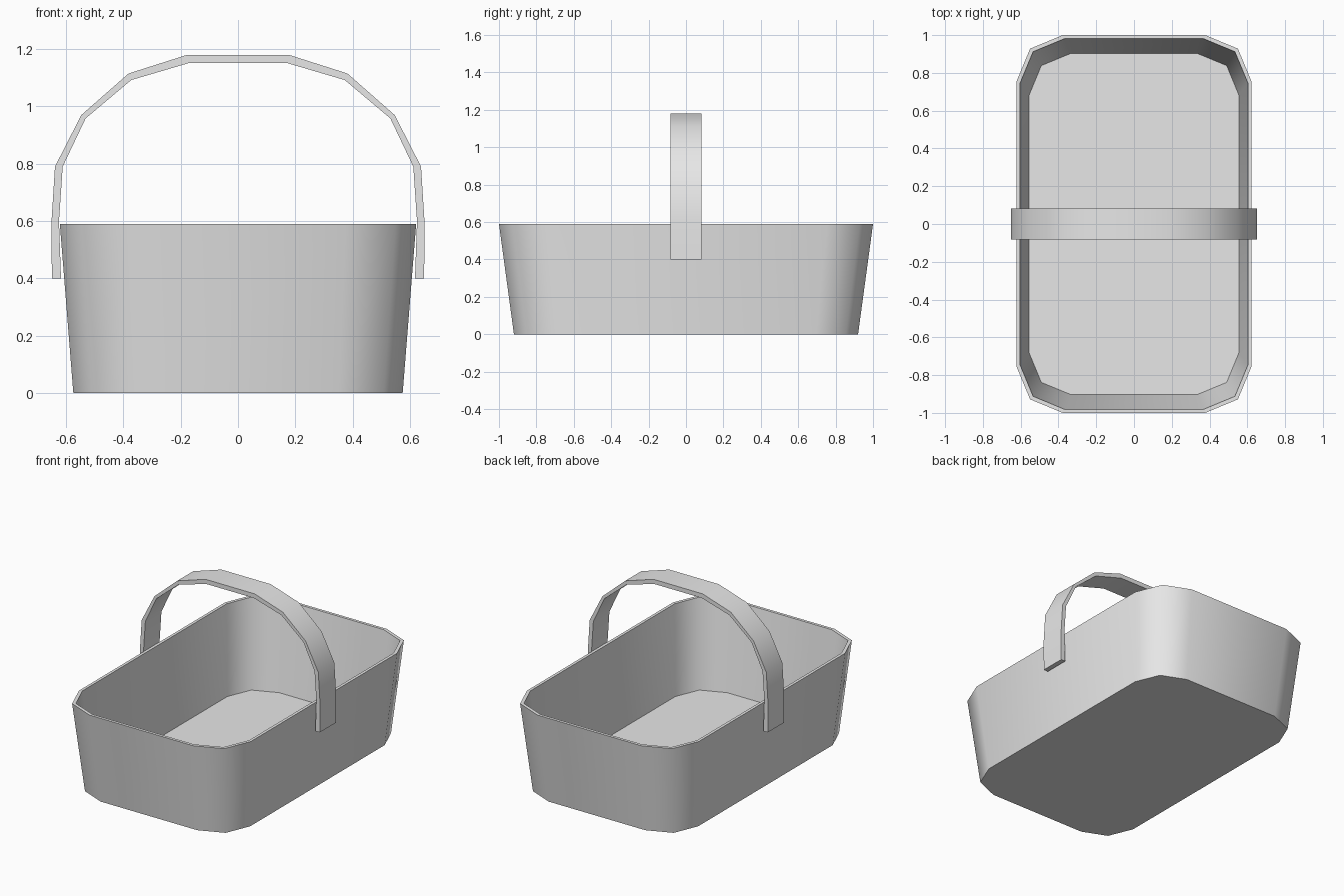
import bpy, bmesh, math

cube = bpy.data.objects.get("Cube")
if cube:
    bpy.data.objects.remove(cube)

# One plain grey for the whole basket
grey = bpy.data.materials.new("plain_grey")
grey.use_nodes = True
colour = (0.8, 0.8, 0.8, 1)
grey.diffuse_color = colour
grey.node_tree.nodes["Principled BSDF"].inputs["Base Color"].default_value = colour


def finish(bm, name):
    bmesh.ops.recalc_face_normals(bm, faces=bm.faces)
    mesh = bpy.data.meshes.new(name)
    bm.to_mesh(mesh)
    bm.free()
    mesh.materials.append(grey)
    obj = bpy.data.objects.new(name, mesh)
    bpy.context.collection.objects.link(obj)
    bpy.ops.object.select_all(action='DESELECT')
    obj.select_set(True)
    bpy.context.view_layer.objects.active = obj
    bpy.ops.object.shade_smooth_by_angle(angle=math.radians(50))
    return obj


def rounded_ring(bm, hx, hy, radius, z):
    """Rounded rectangle with two segments per corner."""
    ring = []
    for quarter, (sx, sy) in enumerate([(1, 1), (-1, 1), (-1, -1), (1, -1)]):
        for step in range(3):
            a = math.radians(90 * quarter + 45 * step)
            ring.append(bm.verts.new((sx * (hx - radius) + radius * math.cos(a),
                                      sy * (hy - radius) + radius * math.sin(a), z)))
    return ring


def bridge(bm, a, b):
    for i in range(len(a)):
        j = (i + 1) % len(a)
        bm.faces.new((a[i], a[j], b[j], b[i]))


# Tapered open tub with a thin wall and a flat floor
bm = bmesh.new()
rings = [rounded_ring(bm, *r) for r in (
    (0.575, 0.92, 0.225, 0),
    (0.622, 1.0, 0.245, 0.59),
    (0.603, 0.981, 0.235, 0.59),
    (0.555, 0.903, 0.22, 0.02))]
for lower, upper in zip(rings, rings[1:]):
    bridge(bm, lower, upper)
bm.faces.new(rings[0])
bm.faces.new(rings[-1])
finish(bm, "basket_tub")

# Flat strap handle: half profiles (x, z), mirrored and swept across y
outer = [(0.65, 0.4), (0.651, 0.6), (0.639, 0.79), (0.547, 0.97), (0.382, 1.115), (0.178, 1.18)]
inner = [(0.618, 0.4), (0.625, 0.6), (0.612, 0.79), (0.532, 0.958), (0.373, 1.092), (0.173, 1.151)]


def arch(half):
    return half + [(-x, z) for x, z in reversed(half)]


bm = bmesh.new()
half_width = 0.083
sections = []
for (ox, oz), (ix, iz) in zip(arch(outer), arch(inner)):
    sections.append([bm.verts.new(p) for p in (
        (ox, -half_width, oz), (ox, half_width, oz),
        (ix, half_width, iz), (ix, -half_width, iz))])
for a, b in zip(sections, sections[1:]):
    bridge(bm, a, b)
for end in (sections[0], sections[-1]):
    bm.faces.new(end)
finish(bm, "carry_handle")
